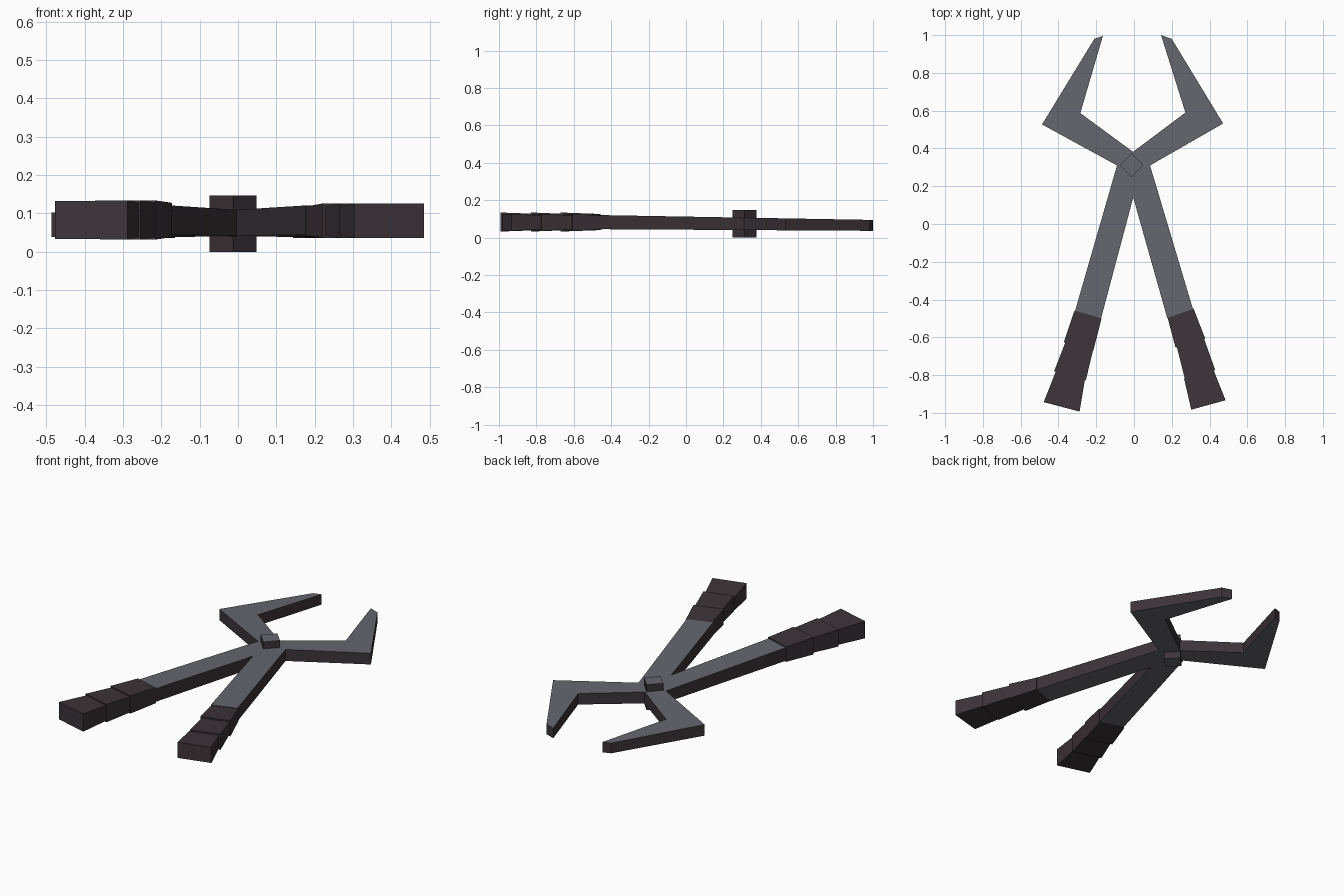
import bpy, bmesh

if "Cube" in bpy.data.objects:
    bpy.data.objects.remove(bpy.data.objects["Cube"])


def material(name, rgb):
    m = bpy.data.materials.new(name)
    m.diffuse_color = (*rgb, 1)
    m.use_nodes = True
    m.node_tree.nodes["Principled BSDF"].inputs["Base Color"].default_value = m.diffuse_color
    return m


STEEL = material("grey steel", (0.130, 0.135, 0.155))
DARK = material("dark brown", (0.045, 0.034, 0.040))


def plate(name, outline, low, high, flat_mat):
    """Extruded outline; low/high give z from y. Walls are dark, flats use flat_mat."""
    bm = bmesh.new()
    bot = [bm.verts.new((x, y, low(y))) for x, y in outline]
    top = [bm.verts.new((x, y, high(y))) for x, y in outline]
    n = len(outline)
    bm.faces.new(bot[::-1])
    bm.faces.new(top)
    for i in range(n):
        j = (i + 1) % n
        bm.faces.new((bot[i], bot[j], top[j], top[i])).material_index = 1
    bmesh.ops.recalc_face_normals(bm, faces=bm.faces)
    mesh = bpy.data.meshes.new(name)
    bm.to_mesh(mesh)
    bm.free()
    mesh.materials.append(flat_mat)
    mesh.materials.append(DARK)
    ob = bpy.data.objects.new(name, mesh)
    bpy.context.collection.objects.link(ob)
    return ob


# Crossed jaws and handle shafts, thinning towards the jaw tips
body = [(-0.005, 0.382), (-0.284, 0.587), (-0.165, 0.995), (-0.21, 0.98),
        (-0.487, 0.527), (-0.09, 0.31), (-0.312, -0.46), (-0.175, -0.502),
        (-0.004, 0.14), (0.176, -0.498), (0.312, -0.45), (0.085, 0.31),
        (0.472, 0.532), (0.20, 0.98), (0.143, 1.0), (0.272, 0.59)]
plate("jaws_and_handles", body,
      lambda y: 0.042 - 0.006 * y, lambda y: 0.112 - 0.0178 * y, STEEL)

# Pivot pin, a diamond-shaped block through the crossing
plate("pivot_pin", [(-0.013, 0.248), (0.048, 0.312), (-0.013, 0.376), (-0.074, 0.312)],
      lambda y: 0.0, lambda y: 0.147, STEEL)

# Grips: three flared segments per handle
left = [[(-0.315, -0.458), (-0.172, -0.500), (-0.215, -0.670), (-0.372, -0.627)],
        [(-0.363, -0.625), (-0.217, -0.668), (-0.255, -0.828), (-0.423, -0.780)],
        [(-0.413, -0.778), (-0.260, -0.825), (-0.288, -0.993), (-0.478, -0.943)]]
right = [[(0.178, -0.497), (0.315, -0.447), (0.377, -0.607), (0.220, -0.655)],
         [(0.227, -0.650), (0.370, -0.605), (0.430, -0.773), (0.270, -0.823)],
         [(0.265, -0.818), (0.420, -0.770), (0.485, -0.933), (0.303, -0.983)]]
for side, segments, z0, z1 in (("left", left, 0.032, 0.134), ("right", right, 0.036, 0.126)):
    for i, quad in enumerate(segments):
        start, end = quad[0][1], quad[2][1]

        def flare(y, a=start, b=end):
            return 0.008 * (1 - min(1, max(0, (y - a) / (b - a))))

        plate(f"{side}_grip_segment_{i + 1}", quad,
              lambda y: z0 + flare(y), lambda y: z1 - flare(y), DARK)
